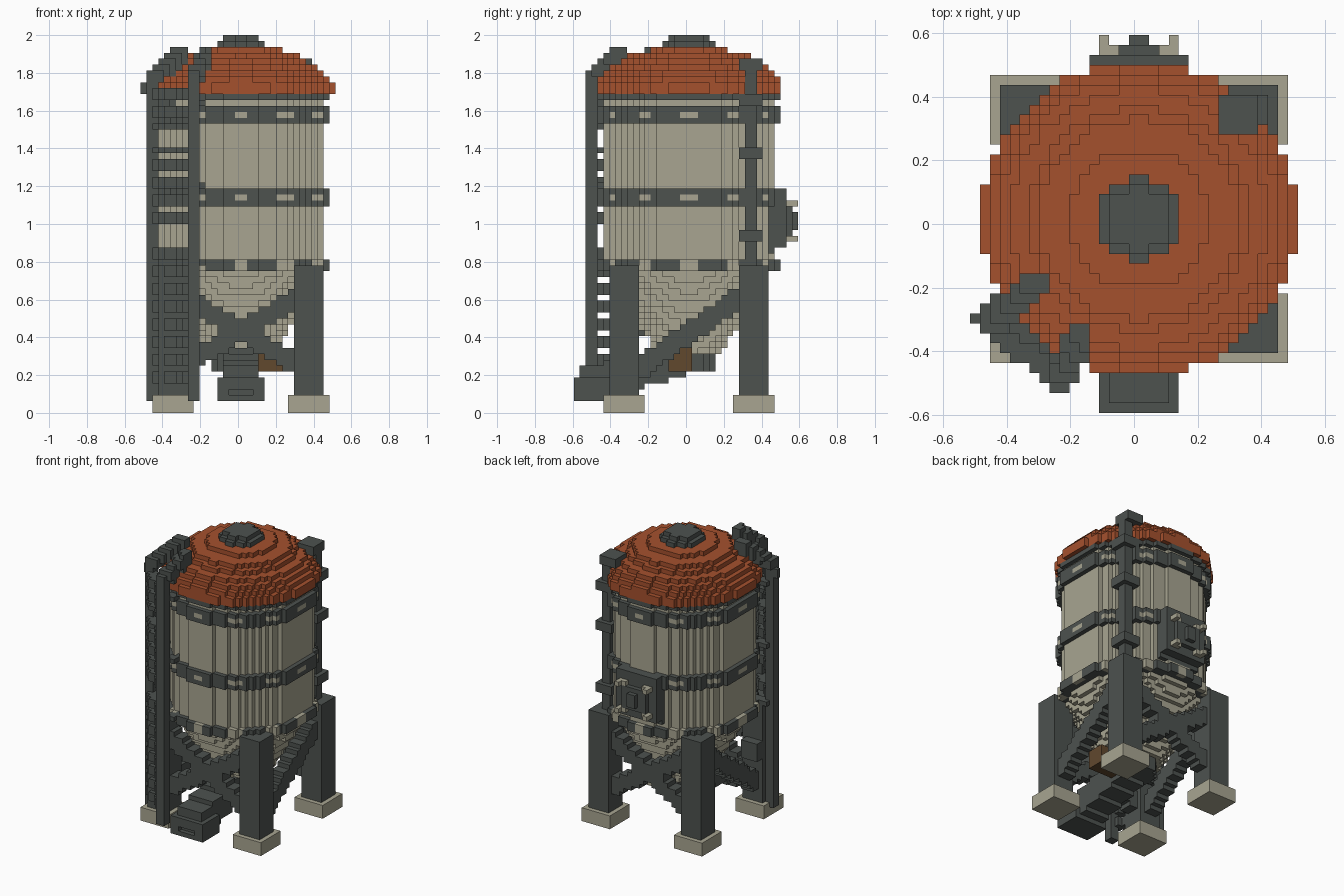
import bpy, bmesh, math
from mathutils import Vector

if "Cube" in bpy.data.objects:
    bpy.data.objects.remove(bpy.data.objects["Cube"], do_unlink=True)

U = 1 / 32                                   # block size
ORIGIN = Vector((-16.5 * U, -19 * U, 0))     # corner of the block grid
SIZE = (33, 38, 64)
C = U / 2                                    # tank axis lies at x = y = C


def material(name, rgb):
    m = bpy.data.materials.new(name)
    m.use_nodes = True
    m.diffuse_color = (*rgb, 1)
    bsdf = m.node_tree.nodes["Principled BSDF"]
    bsdf.inputs["Base Color"].default_value = (*rgb, 1)
    bsdf.inputs["Roughness"].default_value = 0.8
    return m


ORANGE = material("rust orange", (0.376, 0.082, 0.027))
TAN = material("concrete tan", (0.392, 0.376, 0.283))
DARK = material("dark steel", (0.074, 0.084, 0.078))
BROWN = material("motor brown", (0.12, 0.065, 0.027))

grid = {}    # block -> part name, later parts replace earlier ones
paint = {}   # part name -> material


def fill(name, mat, lo, hi, test=lambda p: True):
    """Fill every block whose centre is between lo and hi and passes the test."""
    paint[name] = mat
    rng = [range(max(0, math.ceil((lo[a] - ORIGIN[a]) / U - 0.501)),
                 min(SIZE[a], math.floor((hi[a] - ORIGIN[a]) / U - 0.499) + 1)) for a in range(3)]
    for i in rng[0]:
        for j in rng[1]:
            for k in rng[2]:
                if test(ORIGIN + Vector((i + .5, j + .5, k + .5)) * U):
                    grid[i, j, k] = name


def disc(name, mat, r, k0, k1):
    """Round slab, radius in blocks, from layer k0 up to k1."""
    fill(name, mat, (-1, -1, k0 * U), (1, 1, k1 * U),
         lambda p: math.hypot(p.x - C, p.y - C) < r * U)


def beam(name, mat, a, b, r):
    """Stepped beam of half-thickness r between two points."""
    a, b = Vector(a), Vector(b)
    d = b - a
    lo = [min(a[n], b[n]) - r for n in range(3)]
    hi = [max(a[n], b[n]) + r for n in range(3)]

    def near(p):
        t = min(1, max(0, (p - a).dot(d) / d.length_squared))
        return max(abs(v) for v in p - a - d * t) < r
    fill(name, mat, lo, hi, near)


# Hopper cone and tank wall
for k in range(10, 25):
    disc("hopper_cone", TAN, 14.4 - (25 - k) * 0.57, k, k + 1)
disc("tank_wall", TAN, 14.4, 25, 54)

# Steel hoops with bolt heads every 30 degrees
for name, k0, k1, bolt0, bolt1 in (("lower_hoop", 24, 26, 24, 26), ("middle_hoop", 35, 38, 36, 37),
                                   ("upper_hoop", 49, 52, 50, 51)):
    disc(name, DARK, 15.4, k0, k1)
    for n in range(12):
        a = math.radians(30 * n)
        x, y = C + 15 * U * math.cos(a), C + 15 * U * math.sin(a)
        fill("hoop_bolts", TAN, (x - U, y - U, bolt0 * U), (x + U, y + U, bolt1 * U),
             lambda p: 14.3 * U < math.hypot(p.x - C, p.y - C) < 15.4 * U)
disc("eave_ring", DARK, 15.4, 53, 54)

# Stepped dome roof and vent cap
for k0, k1, r in ((54, 56, 15.9), (56, 57, 15.2), (57, 58, 14.2), (58, 59, 13.1),
                  (59, 60, 11.2), (60, 61, 10.1), (61, 62, 7)):
    disc("dome_roof", ORANGE, r, k0, k1)
disc("vent_cap", DARK, 4.1, 62, 63)
disc("vent_cap", DARK, 3.3, 63, 64)

# Valve, motor and inclined discharge chute under the cone
disc("outlet_valve", DARK, 4.6, 7, 10)
fill("motor", BROWN, (0.11, -0.094, 0.22), (0.297, 0.031, 0.344))
beam("discharge_chute", DARK, (C, -0.47, 0.17), (C, 0, 0.29), 0.085)
fill("discharge_box", DARK, (-0.11, -0.594, 0.0625), (0.141, -0.406, 0.1875))
for i in range(15, 19):                       # slot in the box front
    grid.pop((i, 0, 3), None)

# Cross braces on front and back, single diagonals on the sides
for side, y in (("front", -0.328), ("back", 0.359)):
    for s in (-1, 1):
        beam(side + "_brace", DARK, (C + s * 0.30, y, 0.61), (C - s * 0.30, y, 0.25), 0.045)
for side, x in (("left", 0.375), ("right", -0.344)):
    beam(side + "_brace", DARK, (x, -0.30, 0.2), (x, 0.31, 0.63), 0.045)

# Legs and concrete feet
for fb, y in (("front", -0.328), ("back", 0.359)):
    for lr, x in (("left", 0.375), ("right", -0.344)):
        h, f = 2.5 * U, 3.5 * U
        fill(f"{fb}_{lr}_leg", DARK, (x - h, y - h, 3 * U), (x + h, y + h, 25 * U))
        fill(f"{fb}_{lr}_foot", TAN, (x - f, y - f, 0), (x + f, y + f, 3 * U))

# Fill pipe on the back left corner, with clamps and an elbow on the roof
fill("fill_pipe", DARK, (0.328, 0.3125, 0.78), (0.391, 0.375, 1.84))
for z in (0.906, 1.344, 1.625):
    fill("pipe_clamps", DARK, (0.297, 0.281, z), (0.422, 0.406, z + 2 * U))
fill("pipe_elbow", DARK, (0.266, 0.281, 1.8125), (0.391, 0.406, 1.875))

# Back hatch with frame, knob and handles
fill("hatch", DARK, (-0.141, 0.406, 0.875), (0.172, 0.531, 1.1875))
fill("hatch_sill", DARK, (-0.141, 0.406, 0.844), (0.172, 0.469, 0.875))
fill("hatch_door", DARK, (-0.078, 0.531, 0.9375), (0.109, 0.5625, 1.094))
fill("hatch_knob", DARK, (-0.016, 0.5625, 0.969), (0.047, 0.594, 1.0625))
for x0, x1, inner in ((-0.11, -0.078, -0.047), (0.11, 0.141, 0.078)):
    for z in (0.906, 1.094):
        fill("hatch_handles", TAN, (x0, 0.531, z), (x1, 0.594, z + U))
        fill("hatch_handles", TAN, (min(x0, inner), 0.531, z), (max(x1, inner), 0.5625, z + U))

# Ladder on the front right corner
RAILS = ((-0.453, -0.3125), (-0.235, -0.5))
for k in range(4, 56):
    if k % 3 != 1 and k not in (28, 29, 30, 45, 47):
        beam("ladder_rungs", DARK, (*RAILS[0], (k + .5) * U), (*RAILS[1], (k + .5) * U), 0.026)
for (x, y), top in zip(RAILS, ((-0.313, -0.19, 1.89), (-0.172, -0.344, 1.89))):
    fill("ladder_rails", DARK, (x - U, y - U, 2 * U), (x + U, y + U, 1.8125))
    beam("ladder_handrails", DARK, (x, y, 1.77), top, 0.04)
    for z in (0.78, 1.1875, 1.625):           # stand-offs to the tank
        beam("ladder_brackets", DARK, (x, y, z + C), (x * 0.8, y * 0.8, z + C), 0.026)
fill("ladder_knob", DARK, (-0.516, -0.328, 1.6875), (-0.484, -0.281, 1.75))

# Small control box beside the ladder leg
fill("control_box", DARK, (-0.422, -0.25, 0.40), (-0.297, -0.172, 0.52))

# Turn each part's blocks into a mesh of its exposed faces
for part, mat in paint.items():
    bm = bmesh.new()
    corners = {}

    def corner(c):
        if c not in corners:
            corners[c] = bm.verts.new(ORIGIN + Vector(c) * U)
        return corners[c]

    for cell in [c for c, n in grid.items() if n == part]:
        for axis in range(3):
            b, c = (axis + 1) % 3, (axis + 2) % 3
            for step in (0, 1):
                other = list(cell)
                other[axis] += 2 * step - 1
                if tuple(other) in grid:
                    continue
                quad = []
                for db, dc in ((0, 0), (1, 0), (1, 1), (0, 1)):
                    q = list(cell)
                    q[axis] += step
                    q[b] += db
                    q[c] += dc
                    quad.append(corner(tuple(q)))
                bm.faces.new(quad if step else quad[::-1])
    mesh = bpy.data.meshes.new(part)
    bm.to_mesh(mesh)
    bm.free()
    mesh.materials.append(mat)
    bpy.context.collection.objects.link(bpy.data.objects.new(part, mesh))
